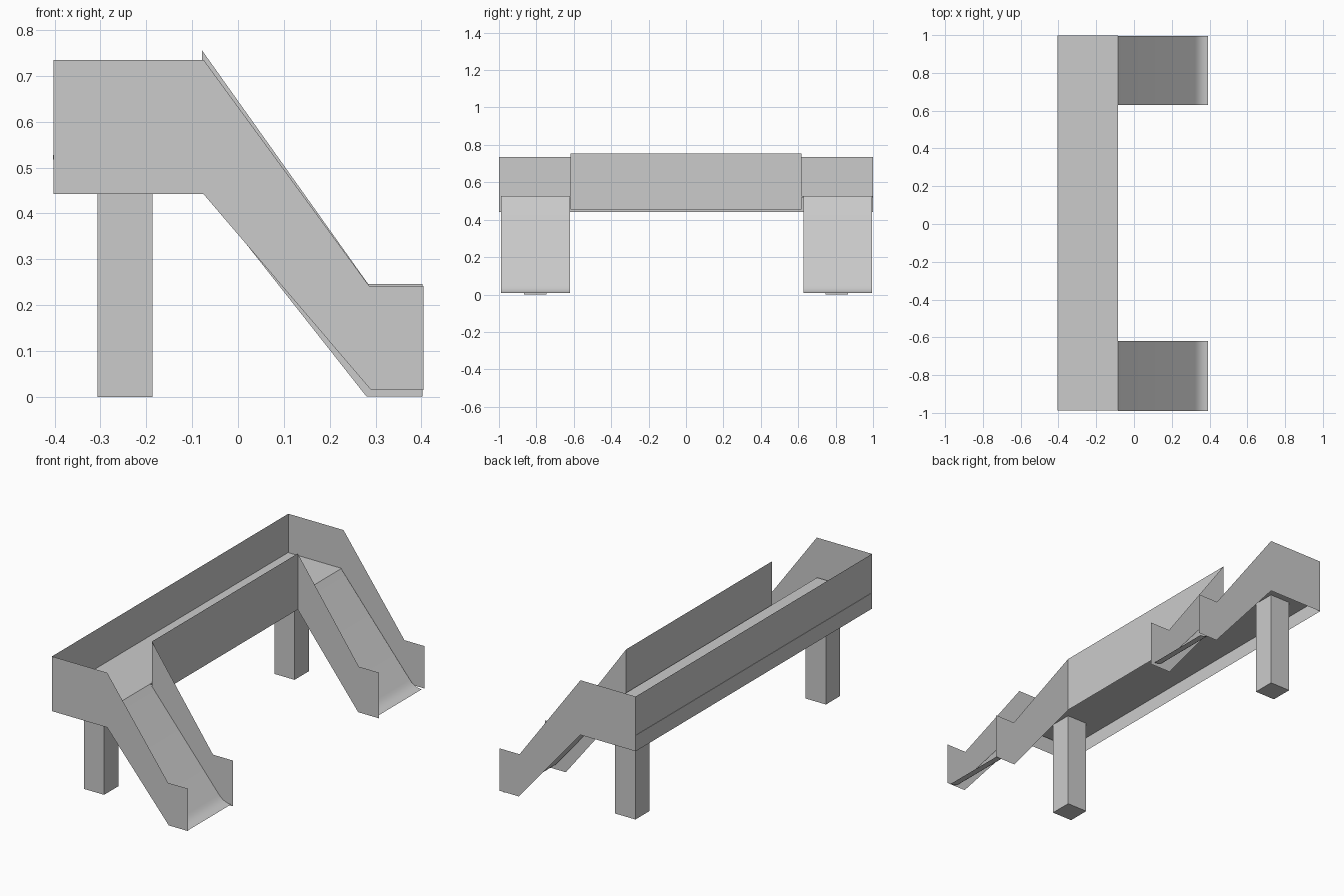
import bpy

if "Cube" in bpy.data.objects:
    bpy.data.objects.remove(bpy.data.objects["Cube"])


def make_mesh(name, verts, faces):
    mesh = bpy.data.meshes.new(name)
    mesh.from_pydata(verts, [], faces)
    mesh.update()
    obj = bpy.data.objects.new(name, mesh)
    bpy.context.collection.objects.link(obj)
    return obj


def panel(name, profile, y):
    """Flat upright sheet from an (x, z) outline at a given y."""
    return make_mesh(name, [(x, y, z) for x, z in profile], [tuple(range(len(profile)))])


def strip(name, path, y0, y1):
    """Sheet made by sweeping an (x, z) path along y."""
    verts = [(x, y, z) for x, z in path for y in (y0, y1)]
    faces = [(2 * i, 2 * i + 1, 2 * i + 3, 2 * i + 2) for i in range(len(path) - 1)]
    return make_mesh(name, verts, faces)


def box(name, lo, hi):
    bpy.ops.mesh.primitive_cube_add(size=1, location=[(a + b) / 2 for a, b in zip(lo, hi)])
    obj = bpy.context.object
    obj.name = name
    obj.scale = [b - a for a, b in zip(lo, hi)]
    bpy.ops.object.transform_apply(location=False, rotation=False, scale=True)
    return obj


# Deck and its long guard walls
box("deck", (-0.404, -0.988, 0.518), (-0.085, 0.998, 0.528))
strip("back_wall", [(-0.402, 0.442), (-0.402, 0.735)], -1, 1)
strip("front_wall", [(-0.078, 0.755), (-0.078, 0.455)], -0.617, 0.617)

# Side panels: outer ones close the deck ends, inner ones guard the slides
outer = [(-0.402, 0.442), (-0.075, 0.442), (0.29, 0.015), (0.405, 0.015),
         (0.405, 0.242), (0.286, 0.242), (-0.075, 0.735), (-0.402, 0.735)]
inner = [(-0.078, 0.455), (0.28, 0.001), (0.403, 0.001), (0.403, 0.246),
         (0.284, 0.246), (-0.078, 0.755)]

# Slide chute: straight slope with a curved run-out
chute = [(-0.085, 0.528), (0.322, 0.043), (0.334, 0.031), (0.346, 0.022),
         (0.36, 0.015), (0.375, 0.011), (0.392, 0.009)]

for side, label, y0, y1 in ((-1, "left", -0.989, -0.62), (1, "right", 0.629, 0.994)):
    panel(label + "_outer_panel", outer, side)
    panel(label + "_inner_panel", inner, side * 0.617)
    slide = strip(label + "_slide", chute, y0, y1)
    bpy.ops.object.select_all(action='DESELECT')
    slide.select_set(True)
    bpy.context.view_layer.objects.active = slide
    bpy.ops.object.shade_smooth_by_angle()
    yc = side * 0.806
    box(label + "_leg", (-0.307, yc - 0.06, 0), (-0.187, yc + 0.06, 0.518))
